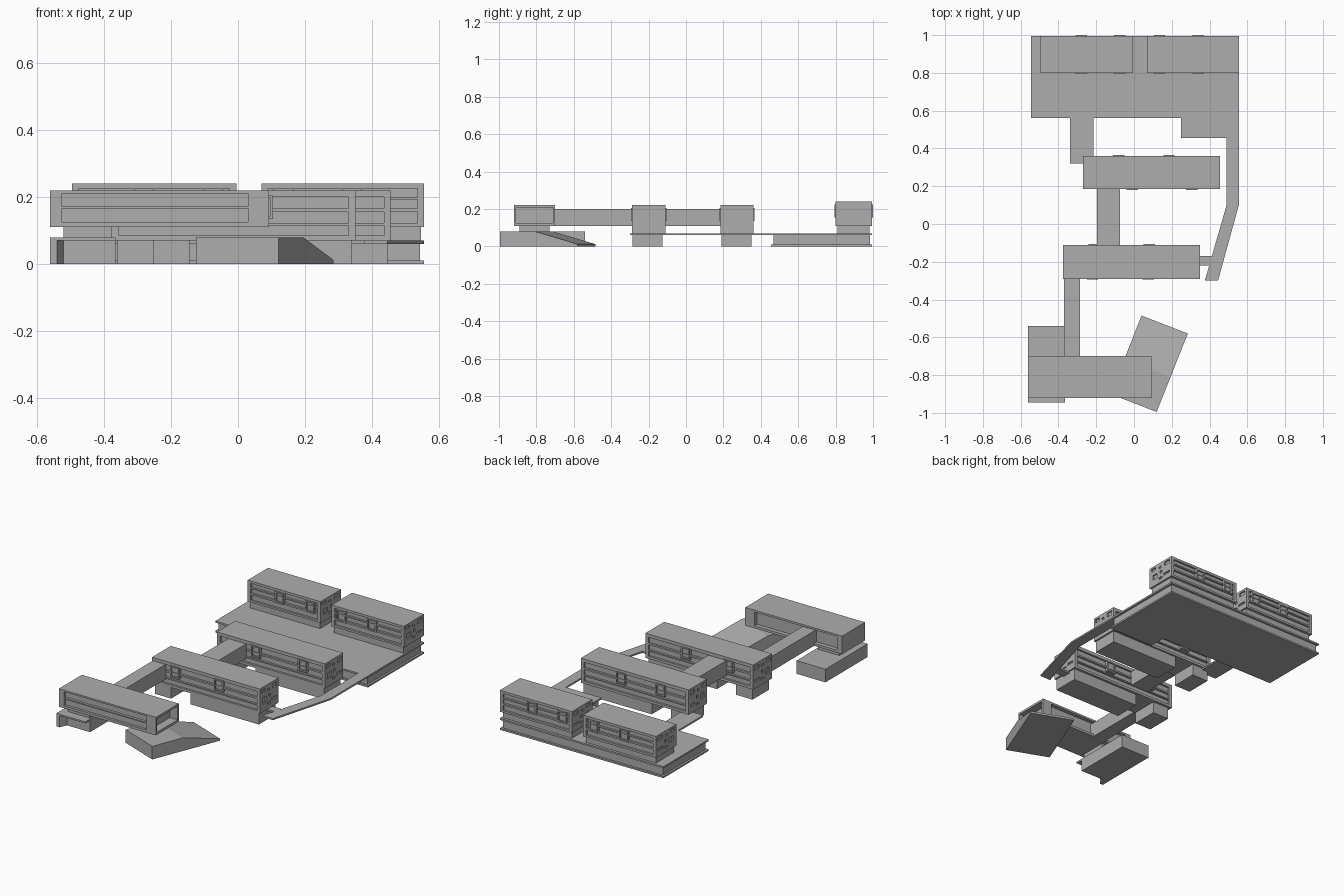
import bpy, bmesh
from mathutils import Vector

old = bpy.data.objects.get("Cube")
if old:
    bpy.data.objects.remove(old, do_unlink=True)

grey = bpy.data.materials.new("plain grey")
grey.use_nodes = True
grey.diffuse_color = (0.42, 0.42, 0.42, 1)
grey.node_tree.nodes["Principled BSDF"].inputs["Base Color"].default_value = (0.42, 0.42, 0.42, 1)


def finish(name, bm):
    bmesh.ops.recalc_face_normals(bm, faces=bm.faces)
    mesh = bpy.data.meshes.new(name)
    bm.to_mesh(mesh)
    bm.free()
    mesh.materials.append(grey)
    ob = bpy.data.objects.new(name, mesh)
    bpy.context.collection.objects.link(ob)
    return ob


def add_box(bm, x0, x1, y0, y1, z0, z1):
    verts = bmesh.ops.create_cube(bm, size=1)["verts"]
    for v in verts:
        v.co = Vector(((x0 + x1) / 2 + v.co.x * (x1 - x0),
                       (y0 + y1) / 2 + v.co.y * (y1 - y0),
                       (z0 + z1) / 2 + v.co.z * (z1 - z0)))


def box(name, *size):
    bm = bmesh.new()
    add_box(bm, *size)
    return finish(name, bm)


def prism(name, outline, z0, z1):
    bm = bmesh.new()
    face = bm.faces.new([bm.verts.new((x, y, z0)) for x, y in outline])
    top = bmesh.ops.extrude_face_region(bm, geom=[face])["geom"]
    for v in top:
        if isinstance(v, bmesh.types.BMVert):
            v.co.z = z1
    return finish(name, bm)


def carve(ob, cuts):
    bm = bmesh.new()
    for c in cuts:
        add_box(bm, *c)
    cutter = finish("cutter", bm)
    cutter.hide_render = True
    mod = ob.modifiers.new("openings", 'BOOLEAN')
    mod.operation, mod.solver, mod.object = 'DIFFERENCE', 'EXACT', cutter
    bpy.context.view_layer.objects.active = ob
    bpy.ops.object.modifier_apply(modifier=mod.name)
    bpy.data.objects.remove(cutter, do_unlink=True)


# Small end openings: position and size as fractions of the end wall
END_HOLES = [(.08, .77, .2, .14), (.42, .72, .1, .1), (.68, .72, .22, .18), (.15, .32, .2, .24),
             (.48, .46, .09, .12), (.42, .17, .14, .1), (.64, .26, .26, .09)]


def unit(name, x0, x1, y0, y1, z0, z1, strips, front, back, win_z):
    """Housing block with long recessed strips, framed windows and pierced ends."""
    body = box(name, x0, x1, y0, y1, z0, z1)
    m, d = .02, .012
    cuts = []
    for a, b in strips:
        cuts += [(x0 + m, x1 - m, y0 - d, y0 + d, a, b), (x0 + m, x1 - m, y1 - d, y1 + d, a, b)]
    w, h, e = y1 - y0, z1 - z0, .008
    for u, v, p, q in END_HOLES:
        ya, za = y0 + u * w, z0 + v * h
        for x in (x0, x1):
            cuts.append((x - e, x + e, ya, ya + p * w, za, za + q * h))
    carve(body, cuts)
    # Window frames with set-back panes
    bm = bmesh.new()
    a, b = win_z
    t, r = .008, .03
    for y, s, xs in ((y0, -1, front), (y1, 1, back)):
        ya, yb = sorted((y + s * .005, y - s * .014))
        pa, pb = sorted((y - s * .004, y - s * .014))
        for x in xs:
            for side in (-1, 1):
                edge = x + side * (r - t / 2)
                add_box(bm, edge - t / 2, edge + t / 2, ya, yb, a, b)
            add_box(bm, x - r + t, x + r - t, ya, yb, a, a + t)
            add_box(bm, x - r + t, x + r - t, ya, yb, b - t, b)
            add_box(bm, x - r + t, x + r - t, pa, pb, a + t, b - t)
    finish(name + "_windows", bm)


# Rear platform: two slabs around a set-back core, the upper one running into the path
def platform_outline(d):
    return [(-.545 + d, .995 - d), (-.545 + d, .56 + d), (.25 + d, .56 + d), (.25 + d, .455 + d),
            (.555 - d, .455 + d), (.555 - d, .995 - d)]


prism("platform_foot", platform_outline(0), 0, .01)
prism("platform_core", platform_outline(.012), .01, .06)
prism("platform_deck", platform_outline(0), .06, .07)
prism("curved_path", [(.49, .455), (.49, .1), (.375, -.3), (.445, -.3), (.555, .1), (.555, .455)], .06, .07)
box("path_link", .34, .41, -.22, -.17, .06, .07)
box("rear_walkway", -.34, -.215, .32, .56, .06, .07)

# Rear housing pair on plinths
rear_strips = [(.122, .155), (.165, .192), (.2, .225)]
for side, x0, x1, wins in (("right", -.495, -.005, (-.28, -.075)), ("left", .07, .555, (.135, .34))):
    unit("rear_unit_" + side, x0, x1, .8, .995, .11, .24, rear_strips, wins, wins, (.155, .225))
    box("rear_plinth_" + side, x0 + .01, x1 - .01, .81, .98, .07, .11)

# Two middle housing blocks on supports
mid_strips = [(.085, .115), (.122, .155), (.165, .2)]
unit("middle_unit_front", -.375, .35, -.29, -.11, .07, .22, mid_strips, (-.22, .075), (-.21, .08), (.135, .205))
unit("middle_unit_back", -.27, .455, .185, .36, .07, .22, mid_strips, (-.01, .305), (-.08, .185), (.135, .205))
for name, x, y0, y1 in (("front", -.36, -.285, -.125), ("back", -.255, .19, .35)):
    box("support_small_" + name, x, x + .11, y0, y1, 0, .07)
    box("support_large_" + name, x + .24, x + .7, y0, y1, 0, .07)

# Enclosed bridges
box("bridge_back", -.195, -.075, -.115, .19, .11, .2)
box("bridge_front", -.37, -.285, -.73, -.285, .11, .2)

# Front block with long strips, open rear bay and balcony end
front_unit = box("front_unit", -.56, .092, -.92, -.7, .11, .22)
carve(front_unit, [(-.525, .03, -.94, -.905, .125, .165), (-.525, .03, -.94, -.905, .172, .21),
                   (-.525, .03, -.725, -.68, .125, .208), (.04, .12, -.908, -.712, .125, .207)])
box("front_neck", -.52, -.375, -.89, -.73, .08, .11)

# Side plinth under the front block, with a splayed wall
prism("side_plinth", [(-.56, -.945), (-.54, -.945), (-.52, -.9), (-.365, -.9), (-.365, -.54), (-.56, -.54)], 0, .07)
box("side_plinth_top", -.56, -.365, -.945, -.54, .07, .08)

# Turned entrance ramp: side profile swept across its width
start, run, across = Vector((.12, -.995, 0)), Vector((.165, .415, 0)), Vector((-.245, .095, 0))
bm = bmesh.new()
profile = [(0, 0), (1, 0), (1, .012), (.45, .08), (0, .08)]
face = bm.faces.new([bm.verts.new(start + run * t + Vector((0, 0, z))) for t, z in profile])
swept = bmesh.ops.extrude_face_region(bm, geom=[face])["geom"]
bmesh.ops.translate(bm, vec=across, verts=[g for g in swept if isinstance(g, bmesh.types.BMVert)])
finish("entrance_ramp", bm)
